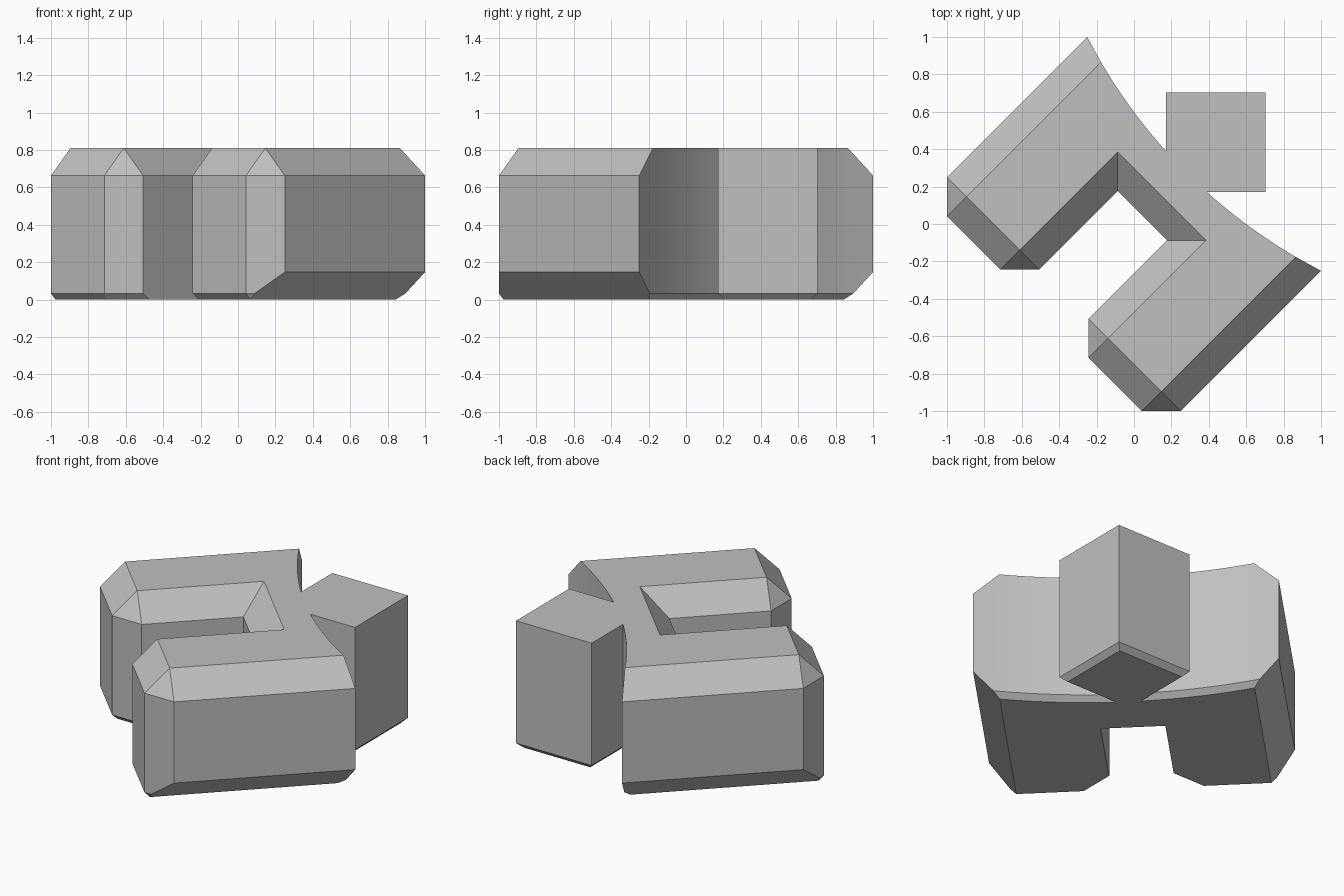
import bpy
import bmesh
from math import sqrt, radians
from mathutils import Matrix

cube = bpy.data.objects.get("Cube")
if cube:
    bpy.data.objects.remove(cube)

# Main dimensions, in the block's own frame: v across, u towards the tail
HEIGHT = 0.81
BEVEL = 0.147
FOOT = 0.033
SIDE = 0.884
SLOT = 0.187
SLOT_BACK = 0.064
END = -0.677
RADIUS = 2.9
ARC_START = 0.392
ARC_STEPS = 12
TAIL_NEAR, TAIL_MID, TAIL_FAR = 0.242, 0.618, 0.994


def arc(v):
    """Concave back wall of the body."""
    return ARC_START + RADIUS - sqrt(RADIUS * RADIUS - v * v)


def ring(z, leg, outer, inset=0.0):
    """Closed outline at height z: leg, curved back and tail, mirrored."""
    slant = inset * sqrt(2)
    neck = 0.0
    for _ in range(8):
        neck = arc(neck) - inset - TAIL_NEAR - slant
    start = SIDE - BEVEL
    half = leg + [(outer, arc(outer) - inset)]
    for i in range(ARC_STEPS + 1):
        v = start + (neck - start) * i / ARC_STEPS
        half.append((v, arc(v) - inset))
    half.append((TAIL_MID - TAIL_NEAR - slant, TAIL_MID))
    other = [(-v, u) for v, u in reversed(half)]
    outline = half + [(0, TAIL_FAR - slant)] + other
    return [(v, u, z) for v, u in outline]


# Leg outlines: inner slot corner, inner end corner, outer end corner
inner, outer = SLOT + BEVEL, SIDE - BEVEL
shoulder = END + BEVEL
rise = BEVEL - FOOT
wall = [(SLOT, SLOT_BACK), (SLOT, shoulder), (inner, END),
        (outer, END), (SIDE, shoulder)]
foot = wall[:4] + [(SIDE - rise, shoulder - rise)]
sole = [(SLOT, SLOT_BACK), (SLOT, shoulder + FOOT * sqrt(2)),
        (inner + FOOT * (sqrt(2) - 1), END + FOOT),
        (outer, END + FOOT), (outer, END + FOOT)]
crown = [(inner, SLOT_BACK + BEVEL), (inner, shoulder), (inner, shoulder),
         (outer, shoulder), (outer, shoulder)]

levels = [
    ring(0, sole, outer, FOOT),
    ring(FOOT, foot, SIDE - rise),
    ring(BEVEL, wall, SIDE),
    ring(HEIGHT - BEVEL, wall, SIDE),
    ring(HEIGHT, crown, outer),
]

# Loft the outlines into one closed block
bm = bmesh.new()
loops = [[bm.verts.new(p) for p in level] for level in levels]
for low, high in zip(loops, loops[1:]):
    for i in range(len(low)):
        j = (i + 1) % len(low)
        bm.faces.new((low[i], low[j], high[j], high[i]))
bm.faces.new(loops[0])
bm.faces.new(loops[-1])
bmesh.ops.remove_doubles(bm, verts=bm.verts, dist=0.0005)

# Turn the block diagonally: u points to +x +y, v points to +x -y
s = 1 / sqrt(2)
turn = Matrix(((s, s, 0, 0), (-s, s, 0, 0), (0, 0, 1, 0), (0, 0, 0, 1)))
bmesh.ops.transform(bm, matrix=turn, verts=bm.verts)
bmesh.ops.recalc_face_normals(bm, faces=bm.faces)

mesh = bpy.data.meshes.new("forked_block")
bm.to_mesh(mesh)
bm.free()
block = bpy.data.objects.new("forked_block", mesh)
bpy.context.collection.objects.link(block)

# Plain grey material
grey = bpy.data.materials.new("plain_grey")
grey.use_nodes = True
colour = (0.53, 0.53, 0.53, 1)
grey.diffuse_color = colour
grey.node_tree.nodes["Principled BSDF"].inputs["Base Color"].default_value = colour
mesh.materials.append(grey)

# Smooth the curved back, keep every other edge sharp
bpy.ops.object.select_all(action="DESELECT")
block.select_set(True)
bpy.context.view_layer.objects.active = block
bpy.ops.object.shade_smooth_by_angle(angle=radians(20))
